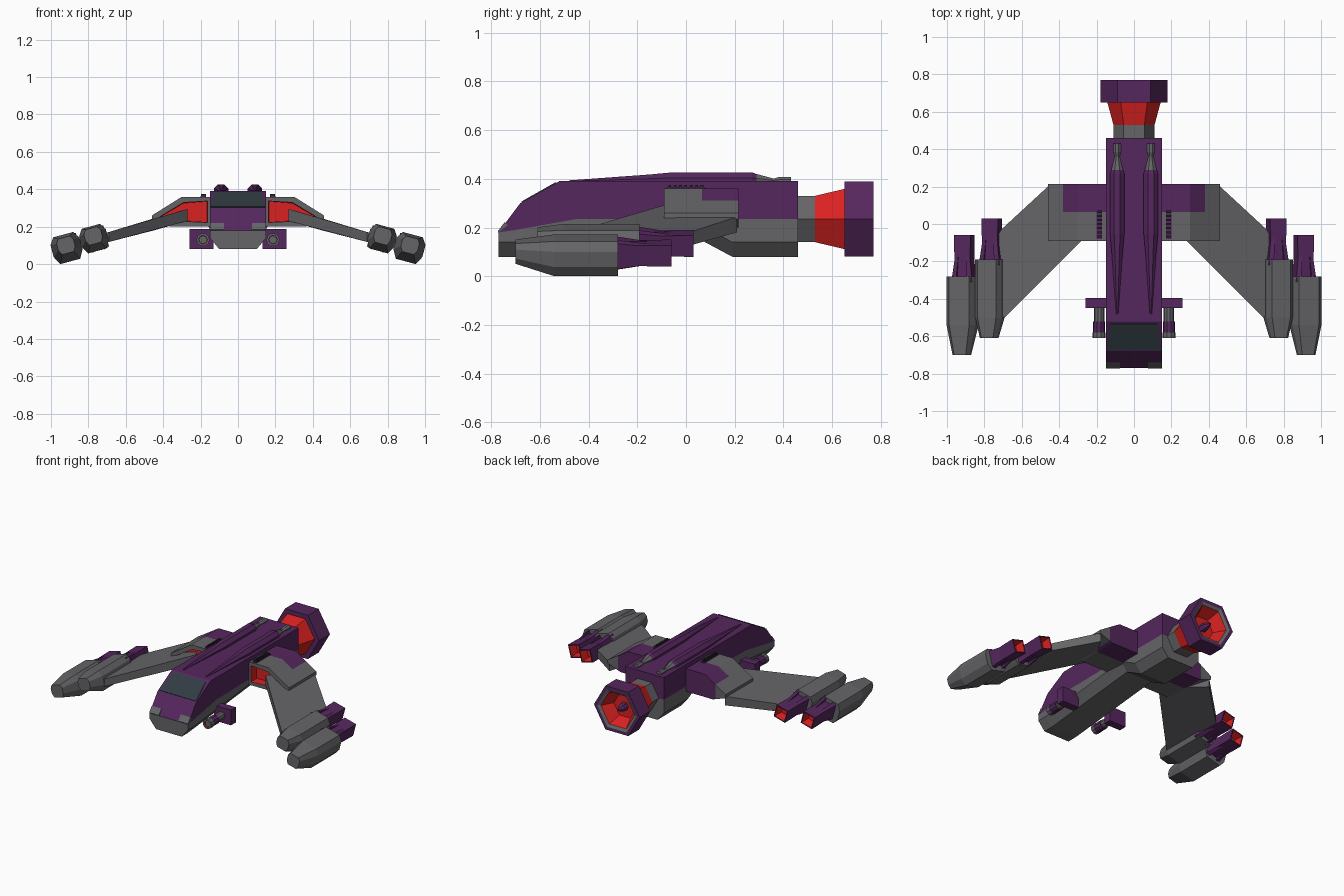
import bpy, bmesh, math

if "Cube" in bpy.data.objects:
    bpy.data.objects.remove(bpy.data.objects["Cube"])


def material(name, rgb):
    m = bpy.data.materials.new(name)
    m.diffuse_color = (*rgb, 1)
    m.use_nodes = True
    m.node_tree.nodes["Principled BSDF"].inputs["Base Color"].default_value = m.diffuse_color
    return m


GREY = material("grey", (0.13, 0.13, 0.14))
PURPLE = material("purple", (0.09, 0.02, 0.11))
RED = material("red", (0.7, 0.015, 0.015))
GLASS = material("glass", (0.03, 0.045, 0.055))
DARK = material("dark", (0.02, 0.02, 0.025))


def loft(name, rings, mat, mirror=False, recess=()):
    """Skin a list of equal-sized rings; recess = inset steps (thickness, depth, mat) on last cap."""
    bm = bmesh.new()
    vs = [[bm.verts.new(p) for p in r] for r in rings]
    n = len(rings[0])
    for a, b in zip(vs, vs[1:]):
        for i in range(n):
            j = (i + 1) % n
            bm.faces.new((a[i], a[j], b[j], b[i]))
    bm.faces.new(vs[0])
    cap = bm.faces.new(vs[-1])
    bmesh.ops.recalc_face_normals(bm, faces=bm.faces[:])
    mats = [mat]
    for thick, depth, m in recess:
        if m not in mats:
            mats.append(m)
        new = bmesh.ops.inset_individual(bm, faces=[cap], thickness=thick, depth=depth)["faces"]
        for f in new + [cap]:
            f.material_index = mats.index(m)
    me = bpy.data.meshes.new(name)
    bm.to_mesh(me)
    bm.free()
    for m in mats:
        me.materials.append(m)
    ob = bpy.data.objects.new(name, me)
    bpy.context.collection.objects.link(ob)
    if mirror:
        ob.modifiers.new("mirror", 'MIRROR')
    return ob


def side_prism(name, prof, x0, x1, mat, mirror=False):
    return loft(name, [[(x, y, z) for y, z in prof] for x in (x0, x1)], mat, mirror)


def front_prism(name, prof, y0, y1, mat, mirror=True, recess=()):
    return loft(name, [[(x, y, z) for x, z in prof] for y in (y0, y1)], mat, mirror, recess)


def box(name, x, y, z, mat, mirror=True):
    prof = [(x[0], z[0]), (x[1], z[0]), (x[1], z[1]), (x[0], z[1])]
    return front_prism(name, prof, y[0], y[1], mat, mirror)


def spun(name, cx, cz, n, stations, mat, mirror=False, recess=(), start=0.0):
    """Polygonal body along y from (y, radius) stations."""
    angles = [start + math.tau * i / n for i in range(n)]
    return loft(name, [[(cx + r * math.cos(a), y, cz + r * math.sin(a)) for a in angles]
                       for y, r in stations], mat, mirror, recess)


def tilted(cx, cz, y, section, k=1.0, lift=0.0, t=math.radians(15)):
    return [(cx + u * k * math.cos(t) + (w * k + lift) * math.sin(t), y,
             cz - u * k * math.sin(t) + (w * k + lift) * math.cos(t)) for u, w in section]


# upper hull, windscreen and nose trim
side_prism("upper_hull", [(-0.77, 0.18), (-0.68, 0.30), (-0.52, 0.39), (0.46, 0.39),
                          (0.46, 0.235), (-0.45, 0.235), (-0.70, 0.19)], -0.15, 0.15, PURPLE)
loft("windscreen", [[(-0.145, -0.675, 0.307), (0.145, -0.675, 0.307), (0.145, -0.665, 0.29), (-0.145, -0.665, 0.29)],
                    [(-0.125, -0.535, 0.386), (0.125, -0.535, 0.386), (0.125, -0.525, 0.37), (-0.125, -0.525, 0.37)]], GLASS)
side_prism("nose_corner_trim", [(-0.77, 0.18), (-0.773, 0.184), (-0.745, 0.221), (-0.73, 0.21)],
           0.075, 0.151, GREY, True)

# lower hull with chamfered keel
stations = [(-0.77, 0.08, 0.18), (-0.70, 0.08, 0.19), (-0.45, 0.105, 0.235),
            (0.05, 0.155, 0.24), (0.19, 0.08, 0.235), (0.46, 0.08, 0.235)]
loft("lower_hull", [[(-0.10, y, b), (0.10, y, b), (0.15, y, b + 0.06), (0.15, y, t), (-0.15, y, t), (-0.15, y, b + 0.06)]
                    for y, b, t in stations], GREY)

# dorsal tubes
spun("dorsal_tube", 0.09, 0.388, 8, [(-0.48, 0.006), (-0.15, 0.032), (-0.05, 0.042), (0.27, 0.042), (0.31, 0.025)],
     PURPLE, True, start=math.pi / 8)
spun("dorsal_tube_tip", 0.09, 0.388, 8, [(0.29, 0.034), (0.36, 0.014), (0.385, 0.022), (0.43, 0.022)],
     GREY, True, start=math.pi / 8)

# main engine
spun("engine_neck", 0, 0.235, 6, [(0.44, 0.11), (0.53, 0.11)], GREY)
spun("engine_cone", 0, 0.235, 6, [(0.53, 0.11), (0.66, 0.145)], RED)
spun("engine_ring", 0, 0.235, 6, [(0.65, 0.178), (0.77, 0.178)], PURPLE,
     recess=[(0.025, 0, PURPLE), (0.022, -0.01, GREY), (0.045, -0.08, RED)])
spun("engine_spike", 0, 0.235, 6, [(0.67, 0.03), (0.72, 0.025), (0.76, 0.006)], PURPLE)

# wing shoulders with red intakes
shoulder = [(0.14, 0.20), (0.14, 0.36), (0.30, 0.36), (0.46, 0.26), (0.46, 0.235), (0.36, 0.20)]
inner = [(0.14, 0.20), (0.14, 0.36), (0.30, 0.36), (0.38, 0.31), (0.38, 0.207), (0.36, 0.20)]
outer = [(0.38, 0.207), (0.38, 0.31), (0.46, 0.26), (0.46, 0.235)]
front_prism("shoulder_front", shoulder, 0.065, -0.09, GREY, recess=[(0.032, 0, GREY), (0.003, -0.06, RED)])
front_prism("shoulder_rear", inner, 0.065, 0.215, PURPLE)
front_prism("shoulder_rear_edge", outer, 0.065, 0.215, GREY)

# vent ribs beside the hull
box("vent_base", (0.17, 0.20), (-0.08, 0.08), (0.35, 0.364), PURPLE)
for i in range(7):
    y = -0.072 + i * 0.022
    box(f"vent_rib_{i + 1}", (0.172, 0.198), (y, y + 0.011), (0.355, 0.374), DARK)


# swept wing blades
def blade_ring(front, back, h):
    zc = lambda x: 0.26 - 0.28 * (x - 0.28)
    return [(x, y, zc(x) + s * h) for (x, y), s in ((front, -1), (back, -1), (back, 1), (front, 1))]


loft("wing_blade", [blade_ring((0.27, -0.08), (0.45, 0.21), 0.032),
                    blade_ring((0.69, -0.50), (0.71, -0.03), 0.026),
                    blade_ring((0.74, -0.48), (0.74, -0.08), 0.024)], GREY, True)

# wing tip pods and their thrusters
pod = [(-0.055, 0.073), (0.055, 0.073), (0.08, 0.035), (0.08, -0.03), (0.055, -0.075),
       (-0.055, -0.075), (-0.08, -0.03), (-0.08, 0.035)]
tube = [(-0.044, -0.044), (0.044, -0.044), (0.044, 0.044), (-0.044, 0.044)]
for label, px, pz, rear, mid, nose, tx, tz, tend in (
        ("inner", 0.77, 0.137, -0.19, -0.50, -0.61, 0.76, 0.135, 0.03),
        ("outer", 0.916, 0.087, -0.28, -0.54, -0.70, 0.907, 0.095, -0.06)):
    size = 0.92 if label == "inner" else 1.0
    loft(f"{label}_pod", [tilted(px, pz, rear, pod, size), tilted(px, pz, mid, pod, size),
                          tilted(px, pz, nose, pod, 0.58, 0.015)], GREY, True)
    loft(f"{label}_thruster", [tilted(tx, tz, rear - 0.05, tube, 0.9), tilted(tx, tz, tend - 0.10, tube),
                               tilted(tx, tz, tend, tube, 1.03)],
         PURPLE, True, recess=[(0.01, 0, PURPLE), (0.012, -0.06, RED)])
    # tapering fins along the thruster
    for s in (-1, 1):
        fin = [(s * 0.026, -0.058), (s * 0.05, -0.05), (s * 0.05, 0.05), (s * 0.026, 0.058)]
        loft(f"{label}_fin_{'in' if s < 0 else 'out'}",
             [tilted(tx, tz, rear - 0.03, fin, 1.15), tilted(tx, tz, rear + 0.13, fin, 0.75)], PURPLE, True)

# nose guns
box("gun_mount", (0.13, 0.26), (-0.45, -0.395), (0.08, 0.187), PURPLE)
spun("gun_barrel", 0.185, 0.13, 10, [(-0.43, 0.028), (-0.60, 0.028)], GREY, True)
spun("gun_sleeve", 0.187, 0.13, 10, [(-0.52, 0.033), (-0.585, 0.033)], PURPLE, True)
spun("gun_muzzle", 0.187, 0.13, 10, [(-0.58, 0.035), (-0.61, 0.035)], GREY, True,
     recess=[(0.012, 0, GREY), (0.002, -0.012, RED)])
